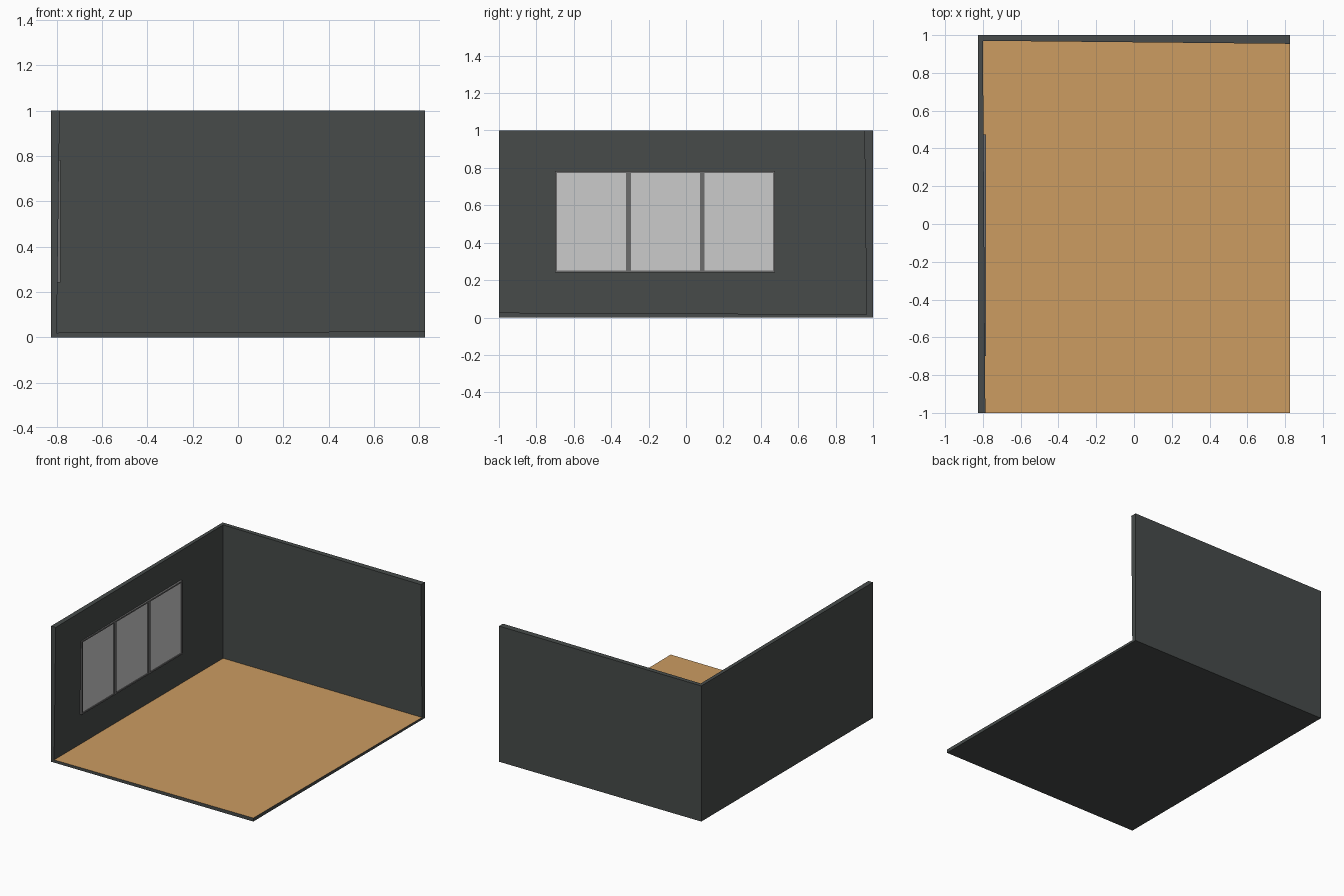
import bpy, bmesh
from mathutils import Matrix

if "Cube" in bpy.data.objects:
    bpy.data.objects.remove(bpy.data.objects["Cube"])


def material(name, rgb):
    m = bpy.data.materials.new(name)
    m.diffuse_color = (*rgb, 1)
    m.use_nodes = True
    m.node_tree.nodes["Principled BSDF"].inputs["Base Color"].default_value = m.diffuse_color
    return m


WALL = material("dark_wall", (0.063, 0.071, 0.069))
FLOOR = material("wood_floor", (0.60, 0.33, 0.12))
FRAME = material("window_frame_grey", (0.15, 0.15, 0.15))


def finish(name, bm, *mats):
    me = bpy.data.meshes.new(name)
    bmesh.ops.recalc_face_normals(bm, faces=bm.faces)
    bm.to_mesh(me)
    bm.free()
    for m in mats:
        me.materials.append(m)
    ob = bpy.data.objects.new(name, me)
    bpy.context.collection.objects.link(ob)


def box(name, lo, hi, *mats):
    bm = bmesh.new()
    size = [b - a for a, b in zip(lo, hi)]
    mid = [(a + b) / 2 for a, b in zip(lo, hi)]
    bmesh.ops.create_cube(bm, matrix=Matrix.Translation(mid) @ Matrix.Diagonal((*size, 1)))
    finish(name, bm, *mats)


# Room shell: outer corners o_*, slightly skewed inner corners i_*
# (l/r = left/right, f/b = front/back, 0/1 = bottom/top)
X = 0.825
corners = {
    "olf0": (-X, -1, 0), "orf0": (X, -1, 0), "orb0": (X, 1, 0), "olb0": (-X, 1, 0),
    "olf1": (-X, -1, 1), "olb1": (-X, 1, 1), "orb1": (X, 1, 1),
    "ilf0": (-0.80, -1, 0.020), "irf0": (X, -1, 0.026), "irb0": (X, 0.965, 0.017),
    "ilb0": (-0.80, 0.97, 0.017),
    "ilf1": (-0.787, -1, 1), "ilb1": (-0.80, 0.97, 1), "irb1": (X, 0.954, 1),
}
faces = [
    "olf0 orf0 orb0 olb0", "olf0 olb0 olb1 olf1", "olb0 orb0 orb1 olb1",  # outside
    "ilf0 ilb0 ilb1 ilf1", "ilb0 irb0 irb1 ilb1",                          # inner walls
    "olf1 olb1 ilb1 ilf1", "olb1 orb1 irb1 ilb1",                          # top rims
    "olf0 ilf0 ilf1 olf1", "olf0 orf0 irf0 ilf0",                          # front rims
    "orb0 irb0 irb1 orb1", "orf0 orb0 irb0 irf0",                          # right rims
]
bm = bmesh.new()
v = {k: bm.verts.new(p) for k, p in corners.items()}
for f in faces:
    bm.faces.new([v[k] for k in f.split()])
floor_face = bm.faces.new([v[k] for k in "ilf0 irf0 irb0 ilb0".split()])
floor_face.material_index = 1
finish("room_shell", bm, WALL, FLOOR)

# Window: frame bars and three panes on the left wall
Y0, Y1, Z0, Z1 = -0.70, 0.475, 0.242, 0.783
XB, XF, T = -0.81, -0.783, 0.01
box("frame_bottom", (XB, Y0, Z0), (XF, Y1, Z0 + T), FRAME)
box("frame_top", (XB, Y0, Z1 - T), (XF, Y1, Z1), FRAME)
uprights = [(Y0, Y0 + T), (-0.322, -0.295), (0.074, 0.098), (Y1 - T, Y1)]
for i, (a, b) in enumerate(uprights):
    box(f"frame_upright_{i + 1}", (XB, a, Z0 + T), (XF, b, Z1 - T), FRAME)
for i in range(3):
    box(f"pane_{i + 1}", (XB, uprights[i][1], Z0 + T), (-0.79, uprights[i + 1][0], Z1 - T))
